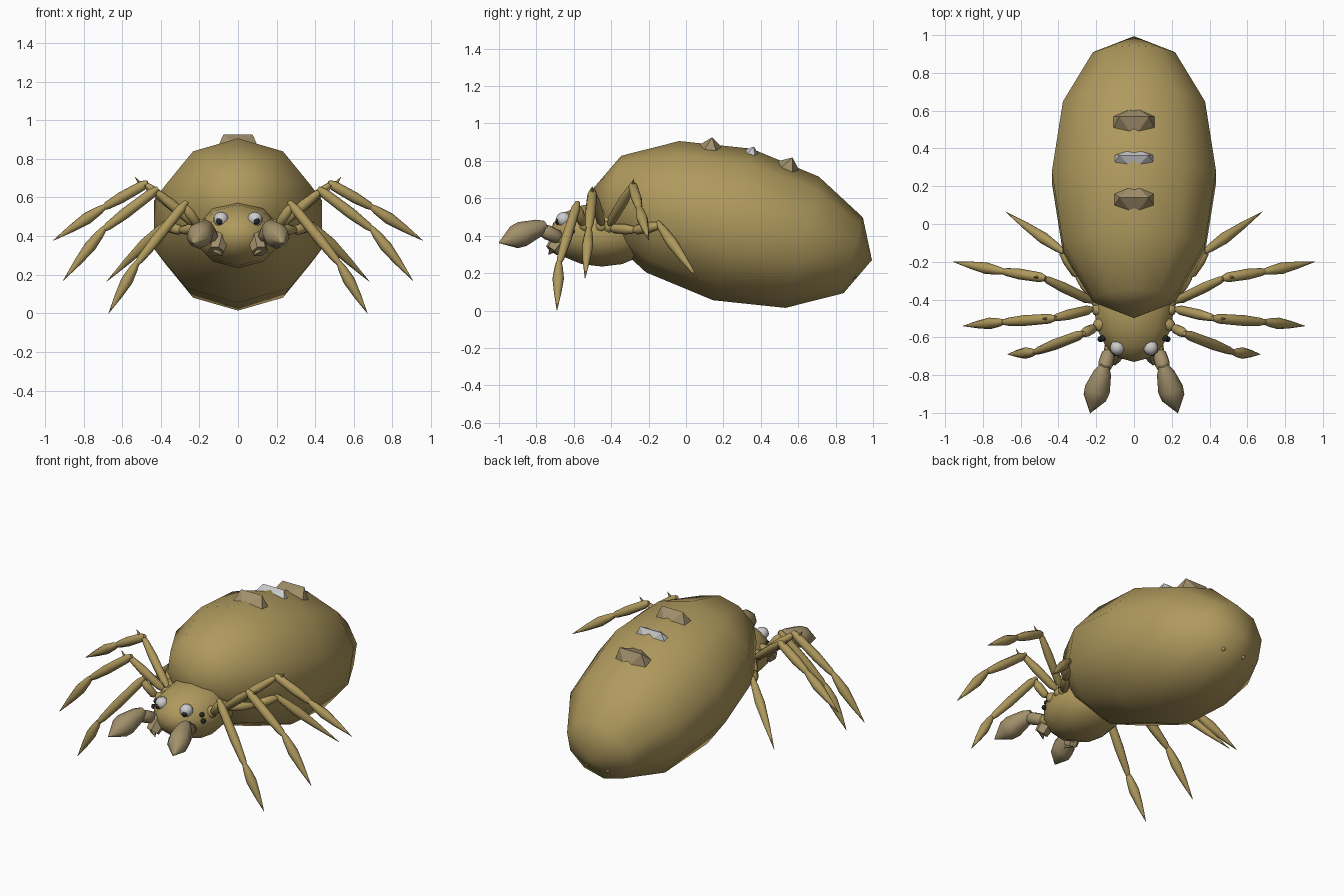
import bpy, bmesh, math
from mathutils import Vector, Matrix

if "Cube" in bpy.data.objects:
    bpy.data.objects.remove(bpy.data.objects["Cube"])


def material(name, rgb):
    m = bpy.data.materials.new(name)
    m.diffuse_color = (*rgb, 1)
    m.use_nodes = True
    m.node_tree.nodes["Principled BSDF"].inputs["Base Color"].default_value = m.diffuse_color
    return m


TAN = material("tan", (0.43, 0.32, 0.11))
PALE = material("pale_tan", (0.36, 0.28, 0.15))
WHITE = material("white", (0.75, 0.76, 0.78))
BLACK = material("black", (0.02, 0.02, 0.02))


def finish(bm, name, mat, angle=None):
    bmesh.ops.recalc_face_normals(bm, faces=bm.faces[:])
    me = bpy.data.meshes.new(name)
    bm.to_mesh(me)
    bm.free()
    ob = bpy.data.objects.new(name, me)
    bpy.context.collection.objects.link(ob)
    me.materials.append(mat)
    if angle:
        bpy.ops.object.select_all(action='DESELECT')
        ob.select_set(True)
        bpy.context.view_layer.objects.active = ob
        bpy.ops.object.shade_smooth_by_angle(angle=math.radians(angle))
    return ob


def ball(name, centre, radii, mat, seg=10, rings=6, tilt=0.0, angle=70):
    """Sphere with its poles along y, pitched by tilt about x."""
    bm = bmesh.new()
    bmesh.ops.create_uvsphere(bm, u_segments=seg, v_segments=rings, radius=1)
    bm.transform(Matrix.Translation(centre) @ Matrix.Rotation(tilt, 4, 'X')
                 @ Matrix.Diagonal((*radii, 1)) @ Matrix.Rotation(math.pi / 2, 4, 'X'))
    return finish(bm, name, mat, angle)


def limb(name, a, b, profile, mat=TAN, sides=8):
    """Lathed segment from a to b; profile is (fraction, radius) pairs."""
    a, b = Vector(a), Vector(b)
    rot = (b - a).to_track_quat('Z', 'Y')
    bm = bmesh.new()
    loops = []
    for t, r in profile:
        c = a.lerp(b, t)
        loops.append([bm.verts.new(c + rot @ Vector((r * math.cos(k * math.tau / sides),
                                                     r * math.sin(k * math.tau / sides), 0)))
                      for k in range(sides)])
    for l0, l1 in zip(loops, loops[1:]):
        for k in range(sides):
            j = (k + 1) % sides
            bm.faces.new((l0[k], l0[j], l1[j], l1[k]))
    bm.faces.new(loops[0])
    bm.faces.new(loops[-1])
    return finish(bm, name, mat, 50)


def rod(r):
    return [(0, r * .5), (.12, r), (.6, r * 1.1), (.9, r * .8), (1, r * .45)]


def claw(r):
    return [(0, r * .5), (.12, r * .8), (.35, r * 1.1), (.65, r * .7), (1, .001)]


# Abdomen and head body
ball("abdomen", (0, .248, .46), (.457, .77, .418), TAN, tilt=math.radians(-14.3))
ball("head_body", (0, -.45, .405), (.222, .28, .17), TAN, seg=10, rings=8)


# Back ridges: hexagonal base with a roof edge across
def ridge(name, y, z, w, d, h, slope, mat):
    bm = bmesh.new()
    pts = [(sx * w, sy * d * .35, 0) for sx in (-1, 1) for sy in (-1, 1)]
    pts += [(0, -d, 0), (0, d, 0), (-w * .72, 0, h), (w * .72, 0, h)]
    for p in pts:
        bm.verts.new(p)
    bmesh.ops.convex_hull(bm, input=bm.verts[:])
    bmesh.ops.dissolve_limit(bm, angle_limit=.02, verts=bm.verts[:], edges=bm.edges[:])
    bm.transform(Matrix.Translation((0, y, z)) @ Matrix.Rotation(slope, 4, 'X'))
    finish(bm, name, mat)


ridge("front_ridge", .13, .855, .105, .09, .072, math.radians(-8), PALE)
ridge("middle_ridge", .345, .825, .105, .065, .055, math.radians(-20), WHITE)
ridge("rear_ridge", .54, .752, .108, .092, .072, math.radians(-24), PALE)

# Leg paths: root, hip, knee, middle joint, tip
LEGS = {
    "front_leg": [(.12, -.50, .44), (.21, -.55, .46), (.28, -.585, .56), (.53, -.68, .25), (.67, -.69, .0)],
    "second_leg": [(.12, -.46, .43), (.22, -.45, .46), (.43, -.50, .635), (.70, -.52, .43), (.905, -.54, .17)],
    "third_leg": [(.12, -.42, .42), (.22, -.41, .46), (.48, -.285, .67), (.70, -.25, .545), (.957, -.20, .377)],
    "rear_leg": [(.12, -.40, .41), (.20, -.40, .44), (.30, -.27, .43), (.385, -.14, .455), (.68, .065, .165)],
}

for side, s in (("right", 1), ("left", -1)):
    def P(p):
        return Vector((p[0] * s, p[1], p[2]))

    for leg, path in LEGS.items():
        root, hip, knee, mid, tip = map(P, path)
        n = f"{side}_{leg}"
        limb(n + "_hip", root, hip, rod(.036))
        limb(n + "_thigh", hip, knee, rod(.025))
        limb(n + "_shin", knee.lerp(mid, -.06), mid, rod(.026))
        limb(n + "_foot", mid.lerp(tip, -.05), tip, claw(.028))
        # Small spur above each knee
        if leg in ("second_leg", "third_leg"):
            k = knee.lerp(mid, .08)
            limb(n + "_spur", k, k + P((.035, 0, .045)), [(0, .014), (1, .001)], sides=5)

    # Feelers with swollen ends
    limb(side + "_feeler_base", P((.10, -.60, .37)), P((.135, -.70, .39)), rod(.035))
    limb(side + "_feeler_arm", P((.13, -.67, .385)), P((.165, -.79, .44)), rod(.036), PALE)
    limb(side + "_feeler_end", P((.155, -.75, .455)), P((.232, -1.0, .362)),
         [(0, .026), (.15, .047), (.5, .068), (.68, .062), (1, .002)], PALE)

    # Jaws and fangs
    limb(side + "_jaw", P((.09, -.64, .42)), P((.112, -.715, .32)),
         [(0, .04), (.4, .052), (1, .042)], PALE, sides=6)
    limb(side + "_fang", P((.115, -.71, .33)), P((.08, -.735, .30)), [(0, .022), (1, .002)], PALE, sides=5)

    # Eyes
    ball(side + "_main_eye", P((.088, -.655, .487)), (.04, .04, .04), WHITE, 10, 8)
    ball(side + "_pupil", P((.096, -.685, .477)), (.018, .014, .019), BLACK, 8, 6)
    ball(side + "_upper_side_eye", P((.165, -.605, .46)), (.016, .016, .016), BLACK, 8, 6)
    ball(side + "_lower_side_eye", P((.178, -.61, .425)), (.016, .016, .016), BLACK, 8, 6)

    # Silk nubs at the rear
    ball(side + "_silk_nub", P((.075, .905, .19)), (.014, .016, .014), TAN, 6, 4)
